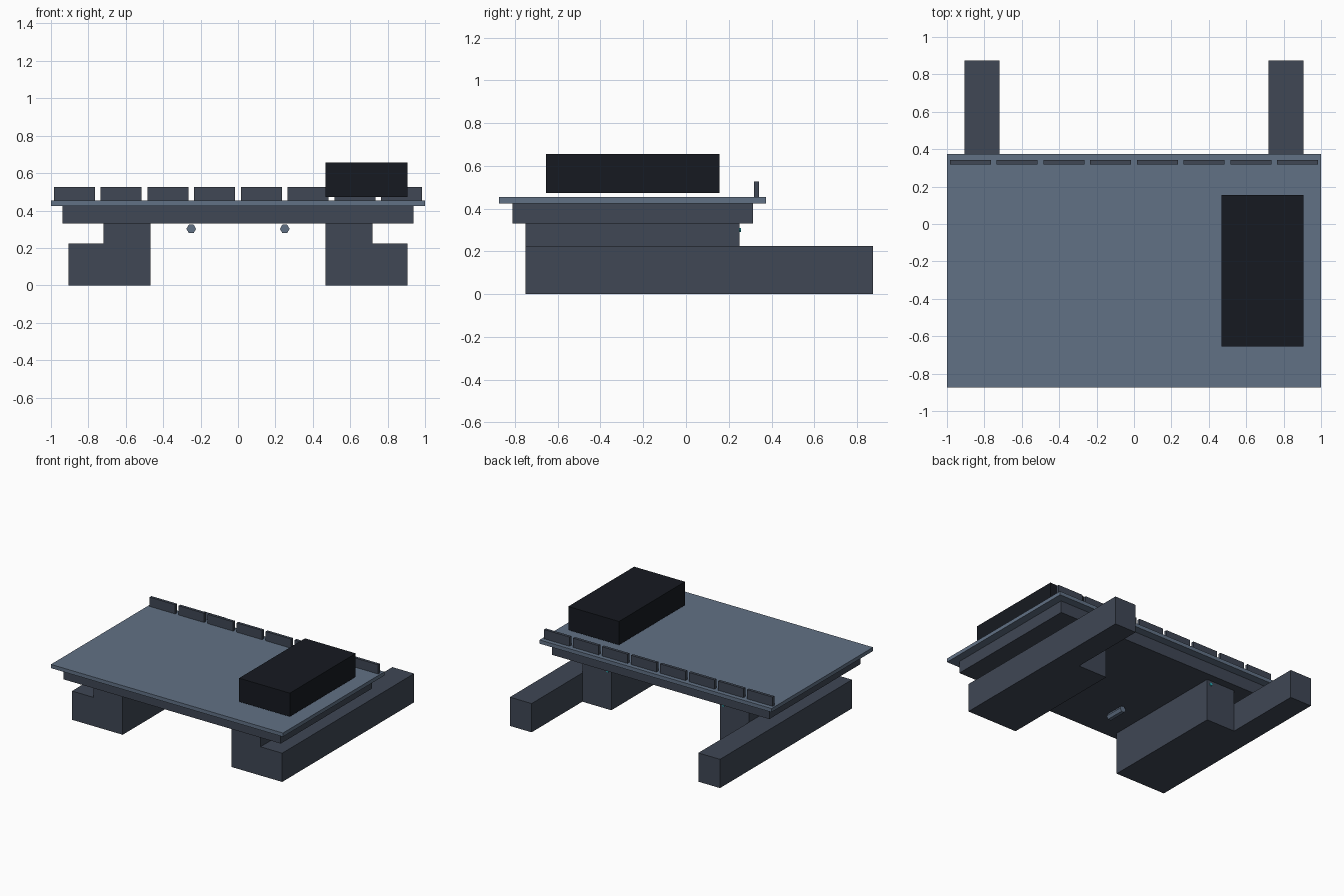
import bpy
from math import sin, cos, pi

if "Cube" in bpy.data.objects:
    bpy.data.objects.remove(bpy.data.objects["Cube"])


def material(name, rgb):
    m = bpy.data.materials.new(name)
    m.diffuse_color = (*rgb, 1)
    m.use_nodes = True
    m.node_tree.nodes["Principled BSDF"].inputs["Base Color"].default_value = m.diffuse_color
    return m


DECK = material("blue_grey", (0.12, 0.165, 0.235))
SLATE = material("dark_slate", (0.05, 0.063, 0.09))
BLACK = material("near_black", (0.008, 0.01, 0.015))
TEAL = material("teal", (0.02, 0.4, 0.45))


def finish(name, verts, faces, mat):
    me = bpy.data.meshes.new(name)
    me.from_pydata(verts, [], faces)
    me.materials.append(mat)
    ob = bpy.data.objects.new(name, me)
    bpy.context.collection.objects.link(ob)
    return ob


def prism_y(name, outline, y0, y1, mat):
    """Extrude a counter-clockwise x/z outline (seen from the front) along y."""
    n = len(outline)
    verts = [(x, y, z) for y in (y0, y1) for x, z in outline]
    faces = [tuple(range(n)), tuple(reversed(range(n, 2 * n)))]
    faces += [(i, i + n, (i + 1) % n + n, (i + 1) % n) for i in range(n)]
    return finish(name, verts, faces, mat)


def box(name, x, y, z, mat):
    outline = [(x[0], z[0]), (x[1], z[0]), (x[1], z[1]), (x[0], z[1])]
    return prism_y(name, outline, *y, mat)


def hex_rod(name, x, z, r, y0, y1, mat):
    outline = [(x + r * cos(i * pi / 3), z + r * sin(i * pi / 3)) for i in range(6)]
    return prism_y(name, outline, y0, y1, mat)


# Deck plate and the frame beneath it
box("deck_plate", (-1, 1), (-0.875, 0.375), (0.425, 0.454), DECK)
box("under_frame", (-0.9375, 0.9375), (-0.8125, 0.3125), (0.331, 0.425), SLATE)

# Box hovering just above the deck
box("top_box", (0.4687, 0.906), (-0.656, 0.156), (0.473, 0.656), BLACK)

# Row of low rear rail segments
for i in range(8):
    cx = -0.875 + 0.25 * i
    box(f"rail_segment_{i + 1}", (cx - 0.11, cx + 0.11), (0.319, 0.341),
        (0.454, 0.526), SLATE)

# Mirrored supports, small lamps and hexagonal rods
for side, s in (("left", -1), ("right", 1)):
    def span(a, b):
        return tuple(sorted((s * a, s * b)))
    box(f"{side}_long_foot", span(0.7187, 0.906), (-0.75, 0.875), (0, 0.224), SLATE)
    box(f"{side}_inner_block", span(0.4687, 0.7187), (-0.75, 0.25), (0, 0.331), SLATE)
    hex_rod(f"{side}_lamp", s * 0.5, 0.3, 0.012, 0.24, 0.257, TEAL)
    hex_rod(f"{side}_hex_rod", s * 0.25, 0.302, 0.026, -0.57, -0.42, DECK)
